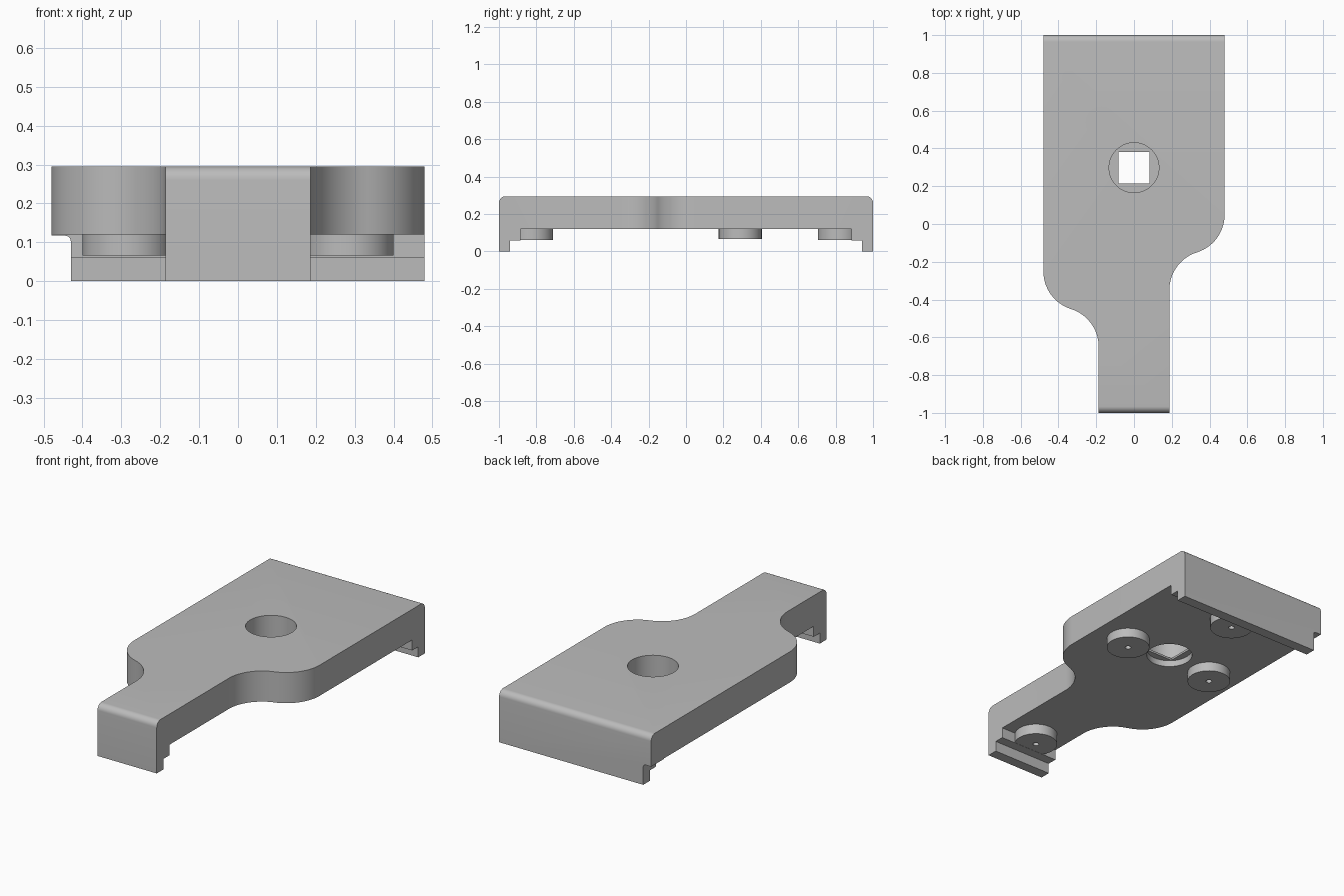
import bpy
import bmesh
from math import sin, cos, atan2, pi, radians
from mathutils import Vector

default = bpy.data.objects.get("Cube")
if default:
    bpy.data.objects.remove(default, do_unlink=True)

# Single grey material
grey = bpy.data.materials.new("mid grey")
grey.use_nodes = True
colour = (0.5, 0.5, 0.5, 1)
grey.diffuse_color = colour
grey.node_tree.nodes["Principled BSDF"].inputs["Base Color"].default_value = colour


def prism(name, points, start, end, place):
    """Extrude a 2D outline from start to end; place maps (u, v, w) to xyz."""
    bm = bmesh.new()
    face = bm.faces.new([bm.verts.new(place(u, v, start)) for u, v in points])
    shift = Vector(place(0, 0, end)) - Vector(place(0, 0, start))
    top = bmesh.ops.extrude_face_region(bm, geom=[face])["geom"]
    bmesh.ops.translate(bm, vec=shift,
                        verts=[g for g in top if isinstance(g, bmesh.types.BMVert)])
    bmesh.ops.recalc_face_normals(bm, faces=bm.faces)
    mesh = bpy.data.meshes.new(name)
    bm.to_mesh(mesh)
    bm.free()
    mesh.materials.append(grey)
    obj = bpy.data.objects.new(name, mesh)
    bpy.context.collection.objects.link(obj)
    return obj


def arc(cx, cy, r, a0, a1, n=14):
    return [(cx + r * cos(a0 + (a1 - a0) * i / n),
             cy + r * sin(a0 + (a1 - a0) * i / n)) for i in range(n + 1)]


def along_z(u, v, w):
    return (u, v, w)


def along_x(u, v, w):
    return (w, u, v)


def along_y(u, v, w):
    return (u, w, v)


def disc(name, x, y, r, z0, z1, n=48):
    return prism(name, arc(x, y, r, 0, 2 * pi, n)[:-1], z0, z1, along_z)


def combine(target, tool, operation):
    mod = target.modifiers.new(tool.name, 'BOOLEAN')
    mod.operation = operation
    mod.solver = 'EXACT'
    mod.object = tool
    bpy.context.view_layer.objects.active = target
    bpy.ops.object.modifier_apply(modifier=mod.name)
    bpy.data.objects.remove(tool, do_unlink=True)


# Side section: plate with rounded ends, hooked lips and ledges
TOP, UNDER, LEDGE = 0.295, 0.12, 0.06
R = 0.035
half = [(0.885, UNDER), (0.885, LEDGE), (0.94, LEDGE), (0.94, 0), (1, 0)]
half += arc(1 - R, TOP - R, R, 0, pi / 2, 8)
section = half + [(-y, z) for y, z in reversed(half)]
plate = prism("cover_plate", section, -0.6, 0.6, along_x)

# Plan outline: wide body narrowing to a tongue through staggered S-curves
WIDE, NARROW, BEND, DROP = 0.48, 0.187, 0.21, 0.40
swing = atan2(DROP, WIDE - NARROW - 2 * BEND + 0)
swing = pi - swing


def s_curve(y):
    return (arc(WIDE - BEND, y, BEND, 0, -swing)
            + arc(NARROW + BEND, y - DROP, BEND, pi - swing, pi)[1:])


right = [(WIDE, 1.1)] + s_curve(0.05) + [(NARROW, -1.1)]
left = [(-WIDE, 1.1)] + [(-x, y) for x, y in s_curve(-0.25)] + [(-NARROW, -1.1)]
combine(plate, prism("outline", right + left[::-1], -0.1, 0.5, along_z), 'INTERSECT')

# Corner notch in the rear lip
notch = [(-0.6, -0.1), (-0.43, -0.1)] + arc(-0.445, 0.102, 0.015, 0, pi / 2, 5) + [(-0.6, 0.117)]
combine(plate, prism("notch", notch, 0.7, 1.1, along_y), 'DIFFERENCE')

# Round bosses underneath, each with a small blind hole
bosses = [(0, -0.825, 0.061), (0, 0.82, 0.061), (0.285, 0.29, 0.066), (-0.285, 0.29, 0.066)]
for x, y, z in bosses:
    combine(plate, disc("boss", x, y, 0.115, z, 0.15), 'UNION')
for x, y, z in bosses:
    combine(plate, disc("pin_hole", x, y, 0.016, z - 0.1, 0.17, 16), 'DIFFERENCE')

# Centre opening: round recess above and below a thin web with a square hole
CY = 0.298
combine(plate, disc("upper_recess", 0, CY, 0.132, 0.168, 0.5, 64), 'DIFFERENCE')
combine(plate, disc("lower_recess", 0, CY, 0.122, 0, 0.156, 64), 'DIFFERENCE')
S = 0.083
square = [(-S, CY - S), (S, CY - S), (S, CY + S), (-S, CY + S)]
combine(plate, prism("square_hole", square, 0, 0.5, along_z), 'DIFFERENCE')

# Smooth curves, sharp edges
bpy.ops.object.select_all(action='DESELECT')
plate.select_set(True)
bpy.context.view_layer.objects.active = plate
bpy.ops.object.shade_smooth_by_angle(angle=radians(30))
